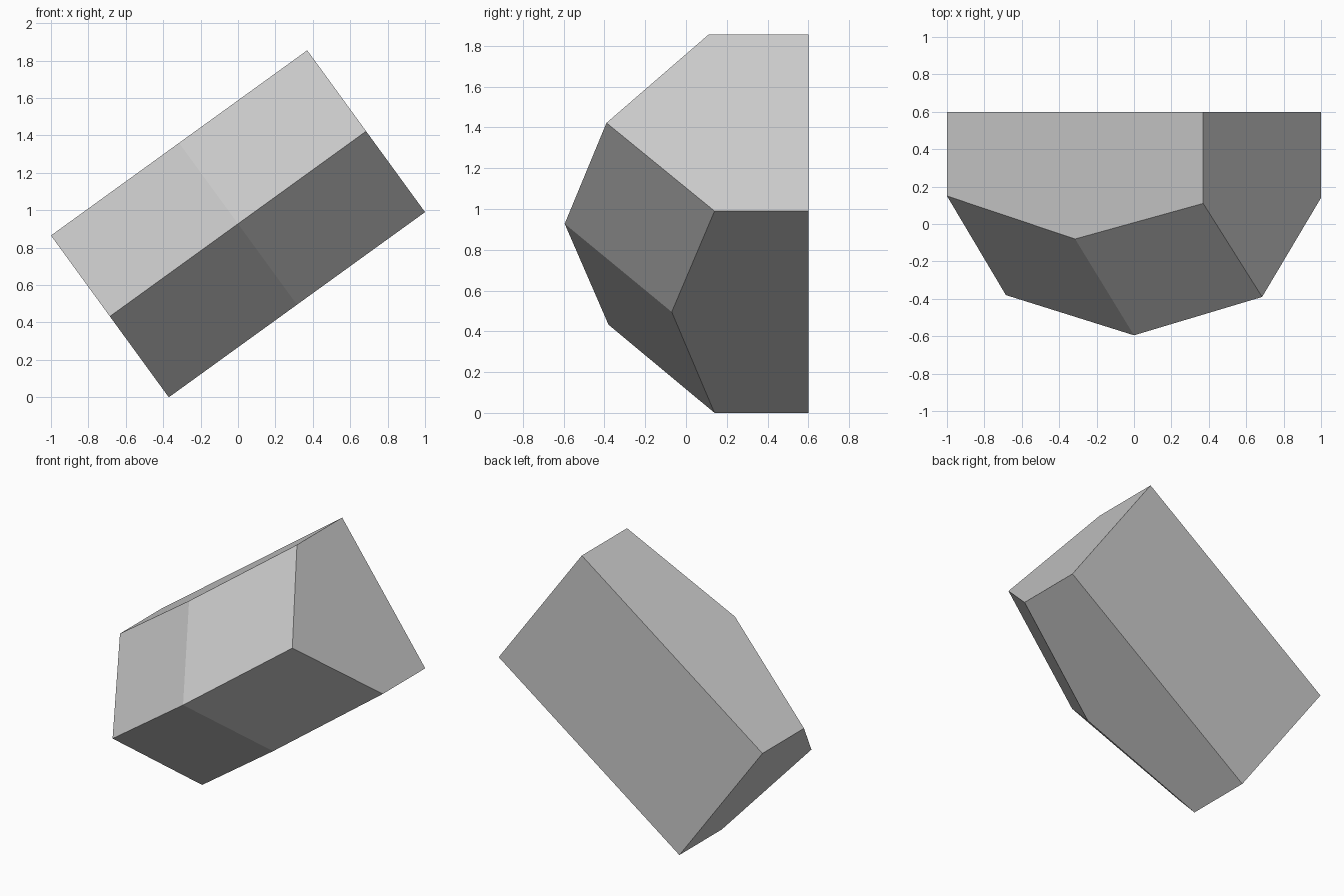
import bpy, bmesh
from mathutils import Vector

if "Cube" in bpy.data.objects:
    bpy.data.objects.remove(bpy.data.objects["Cube"])

# Tilted slab: flat back, faceted front that peaks in the centre
BACK = 0.6
centre = Vector((0, 0, 0.9275))
half_long = Vector((0.685, 0, 0.495))
half_short = Vector((0.315, 0, -0.4325))

# Front-face depth (y): rows along the long side, columns across the short side
depth = [(0.15, -0.38, 0.14),
         (-0.08, -0.595, -0.07),
         (0.11, -0.39, 0.14)]

bm = bmesh.new()
grid = []
for i, row in enumerate(depth):
    grid.append([bm.verts.new(centre + half_long * (i - 1) + half_short * (j - 1)
                              + Vector((0, y, 0))) for j, y in enumerate(row)])

# Four front facets
for i in range(2):
    for j in range(2):
        bm.faces.new((grid[i][j], grid[i][j + 1], grid[i + 1][j + 1], grid[i + 1][j]))

# Flat back corners
back = {}
for i in (0, 2):
    for j in (0, 2):
        p = grid[i][j].co
        back[i, j] = bm.verts.new((p.x, BACK, p.z))
bm.faces.new((back[0, 0], back[2, 0], back[2, 2], back[0, 2]))

# Gabled side walls
for k in (0, 2):
    bm.faces.new((grid[k][0], grid[k][1], grid[k][2], back[k, 2], back[k, 0]))
    bm.faces.new((grid[0][k], grid[1][k], grid[2][k], back[2, k], back[0, k]))

bmesh.ops.recalc_face_normals(bm, faces=bm.faces[:])
mesh = bpy.data.meshes.new("faceted_block")
bm.to_mesh(mesh)
bm.free()
block = bpy.data.objects.new("faceted_block", mesh)
bpy.context.collection.objects.link(block)
